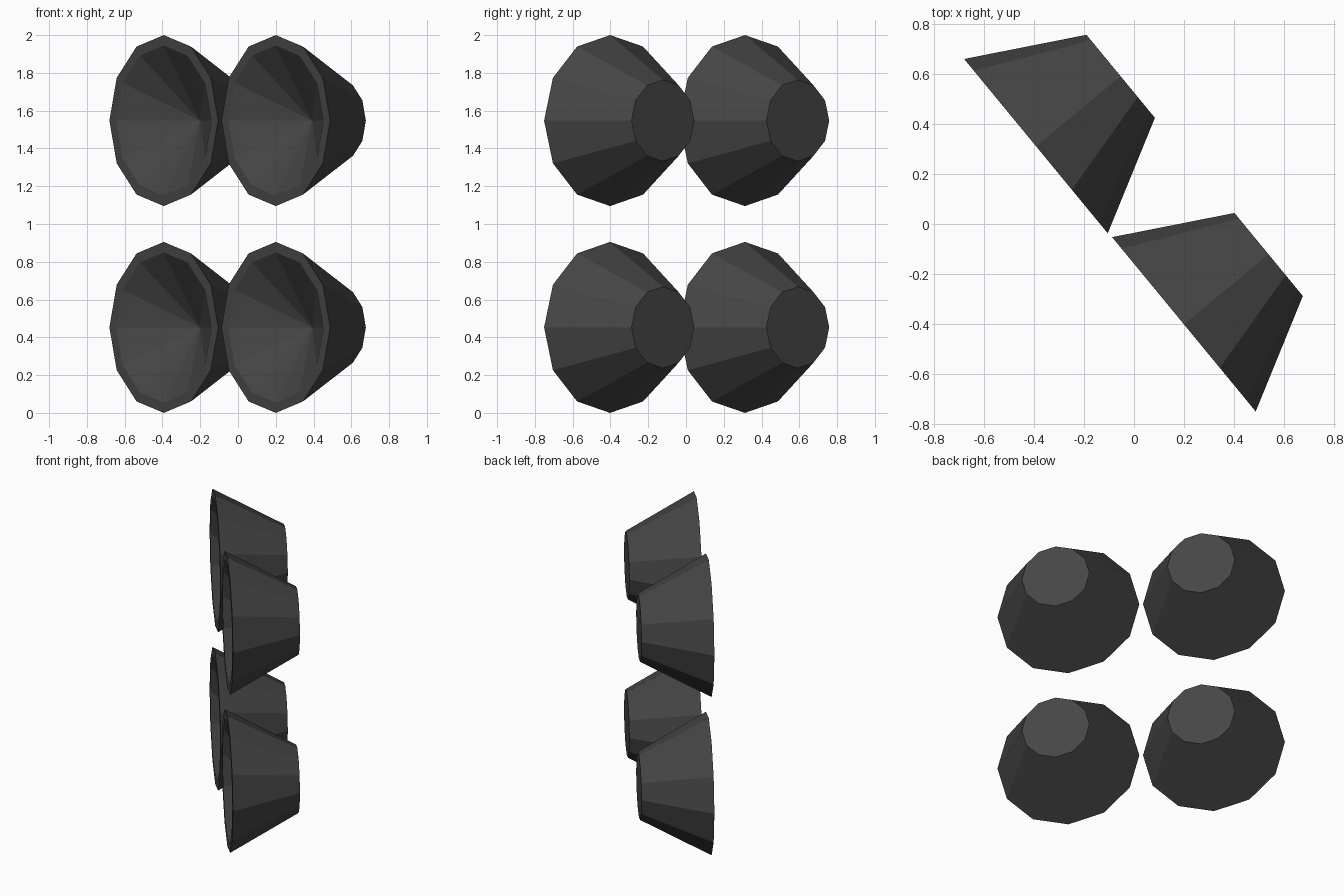
import bpy, bmesh
from math import cos, sin, pi
from mathutils import Vector

if "Cube" in bpy.data.objects:
    bpy.data.objects.remove(bpy.data.objects["Cube"])

SIDES = 12
AXIS = Vector((0.772, 0.636, 0))     # from open mouth to back plate
SIDE = Vector((-0.636, 0.772, 0))    # along the row of lamps
UP = Vector((0, 0, 1))

dark = bpy.data.materials.new("dark_grey")
dark.diffuse_color = (0.06, 0.06, 0.06, 1)
dark.use_nodes = True
dark.node_tree.nodes["Principled BSDF"].inputs["Base Color"].default_value = dark.diffuse_color


def lamp(name, centre):
    bm = bmesh.new()

    def ring(radius, depth):
        return [bm.verts.new(centre + AXIS * depth
                             + SIDE * radius * cos(2 * pi * i / SIDES)
                             + UP * radius * sin(2 * pi * i / SIDES))
                for i in range(SIDES)]

    back, rim, lip = ring(0.2155, 0.44), ring(0.4525, 0), ring(0.397, 0)
    apex = bm.verts.new(centre + AXIS * 0.25)
    # back plate, tapered shell, flat rim, conical reflector
    bm.faces.new(back)
    for i in range(SIDES):
        j = (i + 1) % SIDES
        bm.faces.new((back[i], back[j], rim[j], rim[i]))
        bm.faces.new((rim[i], rim[j], lip[j], lip[i]))
        bm.faces.new((lip[i], lip[j], apex))
    bmesh.ops.recalc_face_normals(bm, faces=bm.faces)
    mesh = bpy.data.meshes.new(name)
    bm.to_mesh(mesh)
    bm.free()
    mesh.materials.append(dark)
    bpy.context.collection.objects.link(bpy.data.objects.new(name, mesh))


# two lamps side by side, in two rows
for row, z in (("lower", 0.4525), ("upper", 1.5475)):
    lamp(row + "_left_lamp", Vector((-0.393, 0.312, z)))
    lamp(row + "_right_lamp", Vector((0.2, -0.402, z)))
